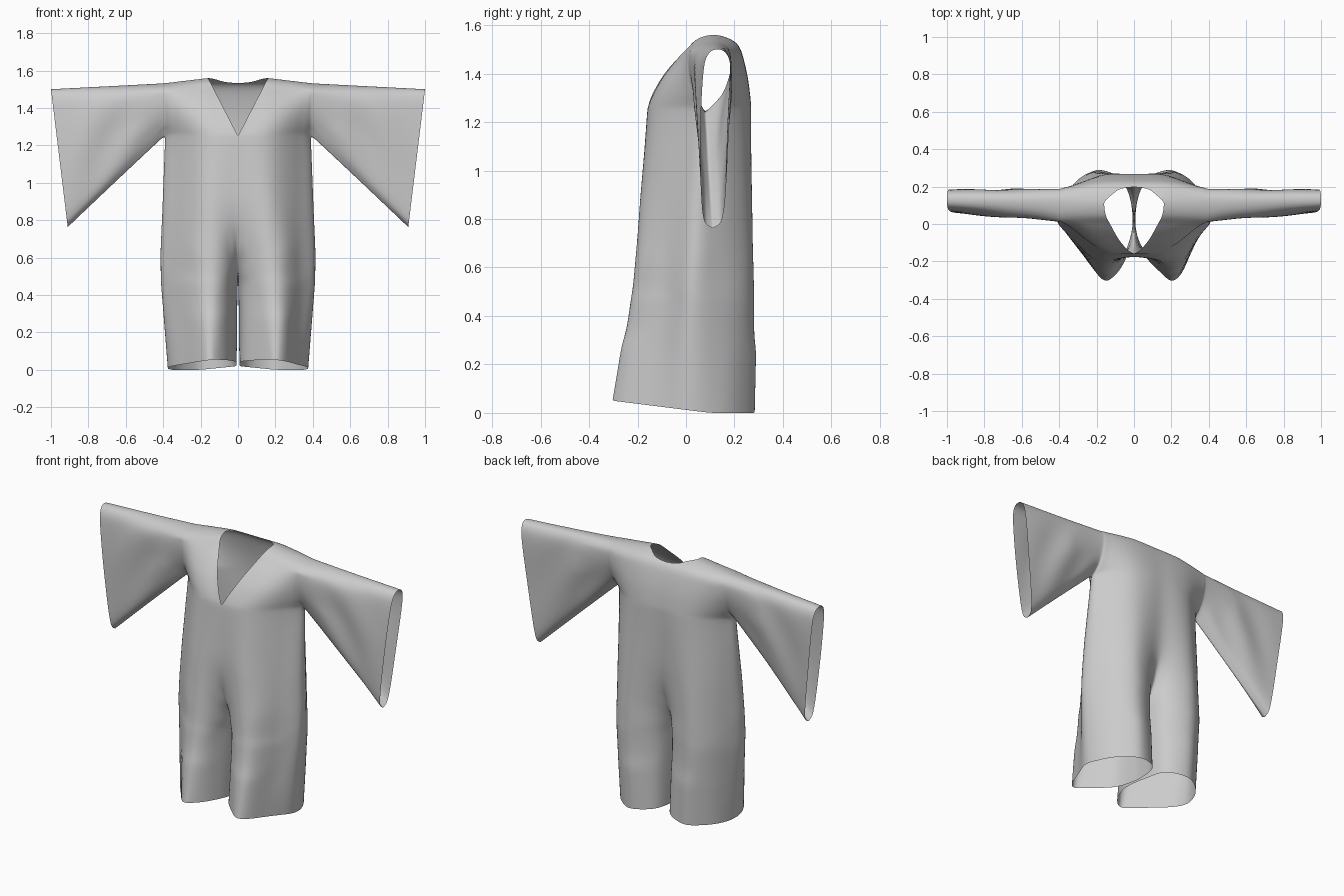
import bpy, bmesh, math
from mathutils import Vector

if "Cube" in bpy.data.objects:
    bpy.data.objects.remove(bpy.data.objects["Cube"])

SEG = 4  # samples between control points


def spline(pts):
    """Catmull-Rom through the control points."""
    p = [Vector(q) for q in pts]
    p = [p[0] * 2 - p[1]] + p + [p[-1] * 2 - p[-2]]
    out = []
    for k in range(1, len(p) - 2):
        a, b, c, d = p[k - 1:k + 3]
        for s in range(SEG):
            t = s / SEG
            out.append(0.5 * (2 * b + (c - a) * t + (2 * a - 5 * b + 4 * c - d) * t * t
                              + (3 * b - a - 3 * c + d) * t ** 3))
    return out + [p[-2]]


def lerp(a, b, t):
    return a + (b - a) * t


# Half cross-sections (x, y): centre front -> side -> centre back
RINGS = [
    (0.0, [(.006, .04), (.025, -.13), (.13, -.275), (.2, -.295), (.29, -.16), (.375, .0),
           (.345, .14), (.27, .235), (.17, .285), (.04, .22), (.006, .04)]),
    (.46, [(0, .04), (.03, -.1), (.12, -.225), (.23, -.22), (.33, -.08), (.412, .02),
           (.372, .14), (.3, .24), (.19, .296), (.05, .21), (0, .04)]),
    (.52, [(0, -.04), (.04, -.14), (.13, -.225), (.23, -.21), (.33, -.08), (.414, .02),
           (.372, .14), (.3, .24), (.19, .296), (.06, .225), (0, .11)]),
    (.64, [(0, -.12), (.06, -.175), (.14, -.215), (.24, -.185), (.33, -.075), (.415, .03),
           (.37, .14), (.295, .235), (.2, .286), (.08, .245), (0, .18)]),
    (.85, [(0, -.18), (.08, -.19), (.16, -.195), (.24, -.15), (.325, -.06), (.405, .04),
           (.365, .14), (.29, .23), (.2, .277), (.1, .268), (0, .24)]),
    (1.25, [(0, -.16), (.08, -.16), (.16, -.145), (.24, -.095), (.32, -.01), (.39, .08),
            (.35, .14), (.28, .21), (.2, .255), (.1, .272), (0, .265)]),
]
# Upright sections (y, height fraction): front bottom -> shoulder -> back bottom
CENTRE = spline([(-.16, 0), (-.14, .2), (-.085, .5), (0, .8), (.05, .95), (.12, 1),
                 (.19, .93), (.225, .8), (.25, .5), (.262, .2), (.265, 0)])
ARMHOLE = spline([(.08, 0), (.05, .2), (.02, .5), (.008, .8), (.05, .95), (.12, 1),
                  (.165, .95), (.188, .8), (.178, .5), (.135, .2), (.08, 0)])
CUFF = spline([(.11, 0), (.068, .08), (.06, .5), (.07, .85), (.09, .97), (.13, 1),
               (.17, .97), (.185, .85), (.175, .5), (.155, .08), (.11, 0)])
M = len(CENTRE) - 1
H = M // 2


def shoulder(x):
    return 1.56 - max(0, x - .16) * .12 if x < .39 else 1.532 - (x - .39) * .052


bm = bmesh.new()


def sheet(rows):
    vs = [[bm.verts.new(p) for p in r] for r in rows]
    for a, b in zip(vs, vs[1:]):
        for k in range(len(a) - 1):
            bm.faces.new((a[k], a[k + 1], b[k + 1], b[k]))


# Legs and lower torso
rows = []
for (z0, r0), (z1, r1) in zip(RINGS, RINGS[1:]):
    a, b = spline(r0), spline(r1)
    n = max(2, round((z1 - z0) / .05))
    for s in range(n + (z1 == 1.25)):
        t = s / n
        z = lerp(z0, z1, t)
        row = []
        for p, q in zip(a, b):
            v = p.lerp(q, t)
            lift = (.05 * max(0, .1 - v.y) / .4 + .02 * max(0, 1 - v.x / .2)) * max(0, 1 - z / .46)
            row.append((max(0, v.x), v.y, z + lift))
        rows.append(row)
sheet(rows)
top = spline(RINGS[-1][1])

# Yoke with the V neck
rows = []
for i in range(H + 1):
    f, b = top[i], top[M - i]
    kf, kb = (f.y + .16) / .24, (.265 - b.y) / .185
    row = []
    for j in range(M + 1):
        c, a = CENTRE[j], ARMHOLE[j]
        y, h = c.lerp(a, kf if j <= H else kb)
        x = lerp(f.x, b.x, j / M)
        if j <= H:
            neck = .16 * CENTRE[j].y
        else:
            neck = max(0, lerp(.16, .075, (j - H) / SEG)) if j <= H + SEG else 0
        x = neck + x * (1 - neck / .39)
        row.append((x, y, 1.25 + h * (shoulder(x) - 1.25)))
    rows.append(row)
sheet(rows)

# Flared sleeve with slanting cuff
rows = []
N = 14
for s in range(N + 1):
    u = s / N
    row = []
    for a, c in zip(ARMHOLE, CUFF):
        y, h = a.lerp(c, u)
        x = .39 + u * (.52 + .09 * h)
        low = 1.25 - .49 * u
        fold = .01 * math.sin(math.pi * u) * math.sin(math.pi * h) * math.sin(9 * u + 7 * h)
        row.append((x, y + fold, low + h * (shoulder(.39 + .61 * u) - low)))
    rows.append(row)
sheet(rows)
bmesh.ops.remove_doubles(bm, verts=bm.verts, dist=.0005)

# Other half, joined at the centre seam
half = bm.verts[:] + bm.edges[:] + bm.faces[:]
copy = bmesh.ops.duplicate(bm, geom=half)["geom"]
for v in copy:
    if isinstance(v, bmesh.types.BMVert):
        v.co.x *= -1
bmesh.ops.remove_doubles(bm, verts=[v for v in bm.verts if abs(v.co.x) < .002], dist=.0005)
bmesh.ops.recalc_face_normals(bm, faces=bm.faces)

# Relax the cloth, keeping hems and side seams; let the front folds sway a little
for k in range(10):
    soft = [v for v in bm.verts if not v.is_boundary and v.co.z > .3
            and (abs(v.co.x) < .365 or (abs(v.co.x) < .6 and v.co.z > 1.3))
            and v.co.z < 1.48 and (abs(v.co.x) > .03 or v.co.z > .7)]
    bmesh.ops.smooth_vert(bm, verts=soft, factor=.5,
                          use_axis_x=False, use_axis_y=True, use_axis_z=False)
for v in bm.verts:
    w = min(1, max(0, -v.co.y - .08) / .18) * min(1, max(0, .95 - v.co.z) / .4)
    v.co.x += .028 * w * min(1, abs(v.co.x) / .08)

me = bpy.data.meshes.new("garment")
bm.to_mesh(me)
bm.free()
for poly in me.polygons:
    poly.use_smooth = True
ob = bpy.data.objects.new("wide_sleeved_romper", me)
bpy.context.collection.objects.link(ob)
sub = ob.modifiers.new("smooth", 'SUBSURF')
sub.levels = sub.render_levels = 1
